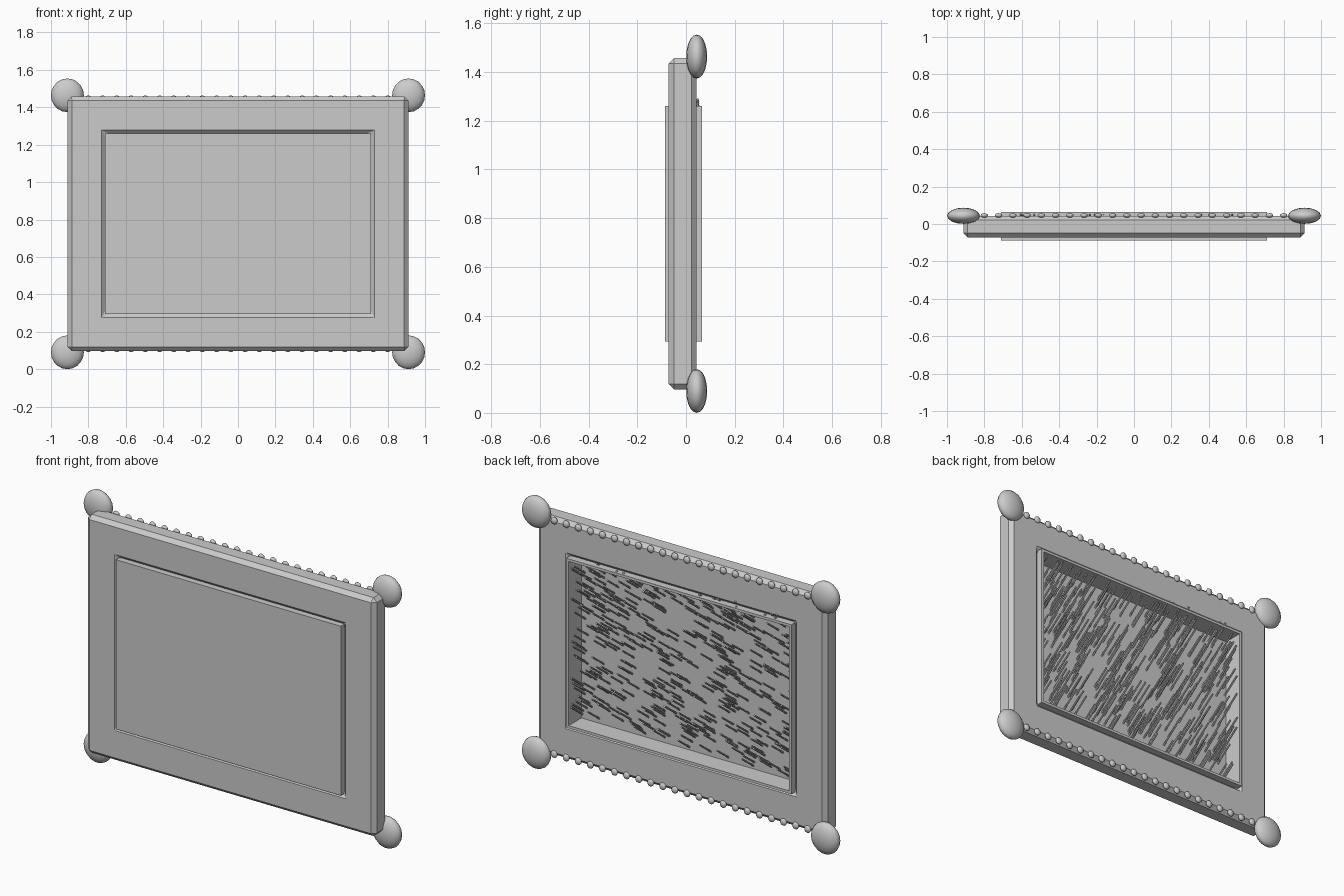
import bpy, bmesh, math, random
from mathutils import Vector, Matrix

cube = bpy.data.objects.get("Cube")
if cube:
    bpy.data.objects.remove(cube, do_unlink=True)
random.seed(4)
MID_Z = 0.777

grey = bpy.data.materials.new("plain_grey")
grey.use_nodes = True
colour = (0.6, 0.6, 0.6, 1)
grey.diffuse_color = colour
grey.node_tree.nodes["Principled BSDF"].inputs["Base Color"].default_value = colour


def add_object(name, bm, smooth=False):
    bmesh.ops.recalc_face_normals(bm, faces=bm.faces)
    mesh = bpy.data.meshes.new(name)
    bm.to_mesh(mesh)
    bm.free()
    mesh.materials.append(grey)
    for p in mesh.polygons:
        p.use_smooth = smooth
    obj = bpy.data.objects.new(name, mesh)
    bpy.context.collection.objects.link(obj)
    return obj


def rect(bm, hx, hz, y):
    """Rectangle of vertices facing the front."""
    return [bm.verts.new((sx * hx, y, MID_Z + sz * hz))
            for sx, sz in ((-1, -1), (1, -1), (1, 1), (-1, 1))]


def bridge(bm, a, b):
    for i in range(4):
        j = (i + 1) % 4
        bm.faces.new((a[i], a[j], b[j], b[i]))


def ellipsoid(bm, centre, radii, segments, rings):
    matrix = Matrix.Translation(centre) @ Matrix.Diagonal((*radii, 1))
    bmesh.ops.create_uvsphere(bm, u_segments=segments, v_segments=rings,
                              radius=1, matrix=matrix)


# Rectangular surround with every edge chamfered
bm = bmesh.new()
loops = [rect(bm, 0.911, 0.68, -0.071), rect(bm, 0.911, 0.68, 0.044),
         rect(bm, 0.707, 0.48, 0.044), rect(bm, 0.707, 0.48, -0.071)]
for i in range(4):
    bridge(bm, loops[i], loops[(i + 1) % 4])
surround = add_object("surround", bm)
bevel = surround.modifiers.new("chamfer", "BEVEL")
bevel.width = 0.022
bevel.segments = 1
bevel.limit_method = "ANGLE"

# Tray: flat front, open at the back
bm = bmesh.new()
loops = [rect(bm, 0.71, 0.483, -0.087), rect(bm, 0.71, 0.483, 0.065),
         rect(bm, 0.695, 0.468, 0.065), rect(bm, 0.695, 0.468, -0.05)]
for i in range(3):
    bridge(bm, loops[i], loops[i + 1])
bm.faces.new(loops[0])
bm.faces.new(loops[3])
add_object("tray", bm)

# Bristles leaning upward from the tray floor
bm = bmesh.new()
lean = Vector((0, 0.8, 0.6)).normalized()
turn = Vector((0, 0, 1)).rotation_difference(lean).to_matrix().to_4x4()
length = 0.14
for _ in range(420):
    base = Vector((random.uniform(-0.69, 0.69), -0.06,
                   MID_Z + random.uniform(-0.46, 0.43)))
    bmesh.ops.create_cone(
        bm, cap_ends=True, segments=6, radius1=0.005, radius2=0.005, depth=length,
        matrix=Matrix.Translation(base + lean * length / 2) @ turn)
add_object("bristles", bm)

# Flattened knobs at the corners
for side, sx in (("left", 1), ("right", -1)):
    for level, sz in (("upper", 1), ("lower", -1)):
        bm = bmesh.new()
        ellipsoid(bm, (sx * 0.912, 0.044, MID_Z + sz * 0.687),
                  (0.088, 0.043, 0.09), 16, 10)
        add_object(f"{level}_{side}_knob", bm, True)

# Rows of beads along the back edges
for level, sz in (("upper", 1), ("lower", -1)):
    bm = bmesh.new()
    for i in range(22):
        ellipsoid(bm, ((i - 10.5) * 0.0762, 0.046, MID_Z + sz * 0.666),
                  (0.02, 0.012, 0.02), 12, 8)
    add_object(f"{level}_beads", bm, True)
